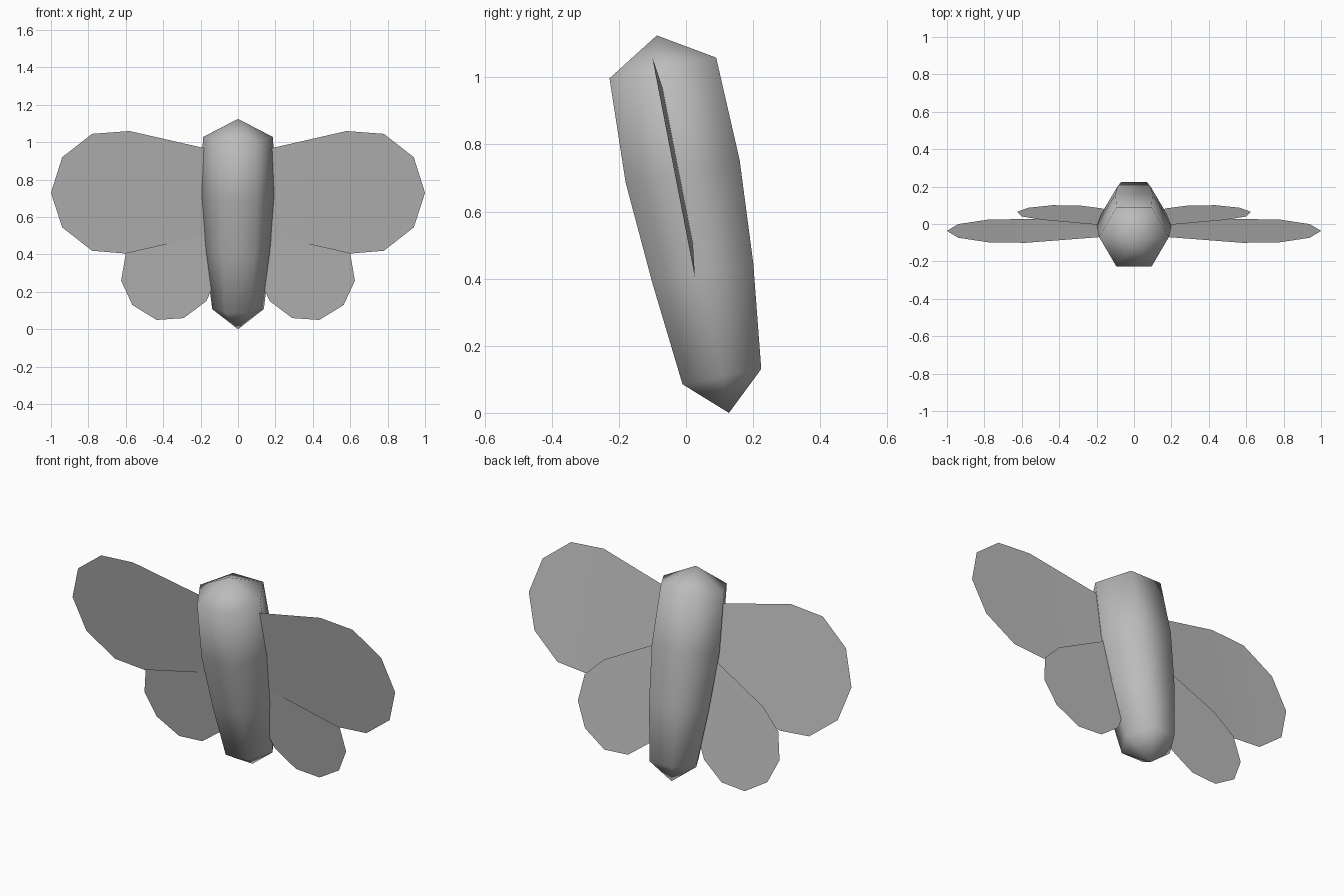
import bpy, bmesh, math
from mathutils import Vector

if "Cube" in bpy.data.objects:
    bpy.data.objects.remove(bpy.data.objects["Cube"])

grey = bpy.data.materials.new("soft_grey")
grey.diffuse_color = (0.5, 0.5, 0.5, 1)
grey.use_nodes = True
grey.node_tree.nodes["Principled BSDF"].inputs["Base Color"].default_value = grey.diffuse_color


def finish(name, bm):
    mesh = bpy.data.meshes.new(name)
    bm.to_mesh(mesh)
    bm.free()
    mesh.materials.append(grey)
    for p in mesh.polygons:
        p.use_smooth = True
    obj = bpy.data.objects.new(name, mesh)
    bpy.context.collection.objects.link(obj)
    return obj


# Body: leaning six-sided rings (y, z, radius), closed by a point at each end
TILT = math.radians(11)
RINGS = [(0.107, 0.108, 0.138), (0.05, 0.417, 0.177),
         (-0.01, 0.72, 0.20), (-0.069, 1.028, 0.187)]
bm = bmesh.new()
loops = []
for y, z, r in RINGS:
    loop = []
    for i in range(6):
        a = i * math.pi / 3
        d = r * math.sin(a)
        loop.append(bm.verts.new((r * math.cos(a), y + d * math.cos(TILT), z + d * math.sin(TILT))))
    loops.append(loop)
tail = bm.verts.new((0, 0.128, 0.0))
head = bm.verts.new((0, -0.087, 1.125))
for i in range(6):
    j = (i + 1) % 6
    for lo, hi in zip(loops, loops[1:]):
        bm.faces.new((lo[i], lo[j], hi[j], hi[i]))
    bm.faces.new((tail, loops[0][j], loops[0][i]))
    bm.faces.new((head, loops[-1][i], loops[-1][j]))
finish("body", bm)


def wing(name, outline, root, y0, slope, side):
    """Leaning sheet: the first part joins the body, the rest is the blade."""
    bm = bmesh.new()
    verts = []
    for x, z in outline:
        bend = 0.015 * max(0, min(1, (0.58 - x) / 0.4)) if root else 0
        verts.append(bm.verts.new((side * x, y0 - slope * z + bend, z)))
    if root:
        faces = [[verts[0], verts[1], verts[-2], verts[-1]], verts[1:-1]]
    else:
        faces = [verts]
    for f in faces:
        bm.faces.new(f if side > 0 else f[::-1])
    bm.normal_update()
    finish(name, bm)


UPPER = [(0.12, 0.955), (0.58, 1.06), (0.78, 1.045), (0.94, 0.92), (1.0, 0.73),
         (0.94, 0.545), (0.78, 0.42), (0.60, 0.405), (0.12, 0.515)]
LOWER = [(0.10, 0.71), (0.195, 0.665), (0.495, 0.508), (0.60, 0.405), (0.625, 0.26),
         (0.565, 0.13), (0.435, 0.05), (0.29, 0.06), (0.17, 0.15), (0.10, 0.30)]

# Mirrored wing pairs
for side, label in ((1, "right"), (-1, "left")):
    wing("upper_wing_" + label, UPPER, True, 0.105, 0.194, side)
    wing("lower_wing_" + label, LOWER, False, 0.109, 0.17, side)
